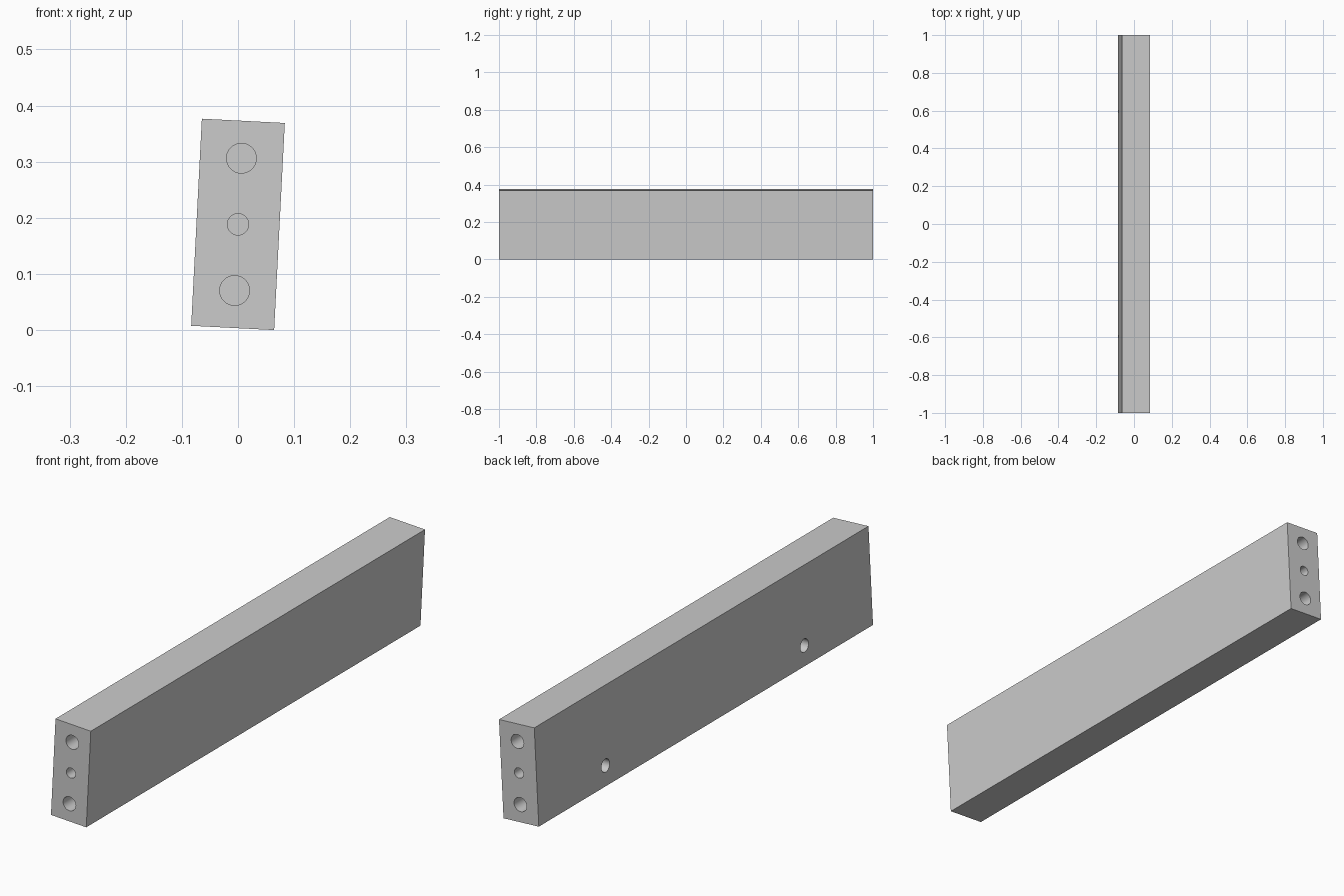
import bpy
from math import radians, pi

if "Cube" in bpy.data.objects:
    bpy.data.objects.remove(bpy.data.objects["Cube"])

TILT = radians(2.95)
W, L, H = 0.148, 2.0, 0.3695

# rail: long rectangular board
bpy.ops.mesh.primitive_cube_add(size=1)
rail = bpy.context.object
rail.name = "rail"
rail.scale = (W, L, H)
bpy.ops.object.transform_apply(scale=True)


def drill(name, centre, axis, radius, depth):
    """Cut a blind round hole; depth is measured each side of the centre."""
    rot = (pi / 2, 0, 0) if axis == "Y" else (0, pi / 2, 0)
    bpy.ops.mesh.primitive_cylinder_add(vertices=48, radius=radius, depth=2 * depth,
                                        location=centre, rotation=rot)
    cutter = bpy.context.object
    cutter.name = name
    cutter.hide_render = True
    bpy.context.view_layer.objects.active = rail
    mod = rail.modifiers.new(name, "BOOLEAN")
    mod.operation = "DIFFERENCE"
    mod.solver = "EXACT"
    mod.object = cutter
    bpy.ops.object.modifier_apply(modifier=mod.name)
    bpy.data.objects.remove(cutter, do_unlink=True)


for side in (-1, 1):
    # end holes: two dowel holes and a smaller screw hole between them
    for z, r, d in ((0.118, 0.0265, 0.16), (0, 0.019, 0.2), (-0.118, 0.0265, 0.16)):
        drill("end_hole", (0, side * L / 2, z), "Y", r, d)
    # blind holes low on the left face
    drill("side_hole", (-W / 2, side * 0.595, -0.109), "X", 0.0245, 0.09)

# lean the board and stand it on the ground
rail.rotation_euler = (0, TILT, 0)
bpy.context.view_layer.update()
rail.location.z = -min((rail.matrix_world @ v.co).z for v in rail.data.vertices)

bpy.ops.object.select_all(action="DESELECT")
rail.select_set(True)
bpy.context.view_layer.objects.active = rail
bpy.ops.object.shade_smooth_by_angle(angle=radians(30))
